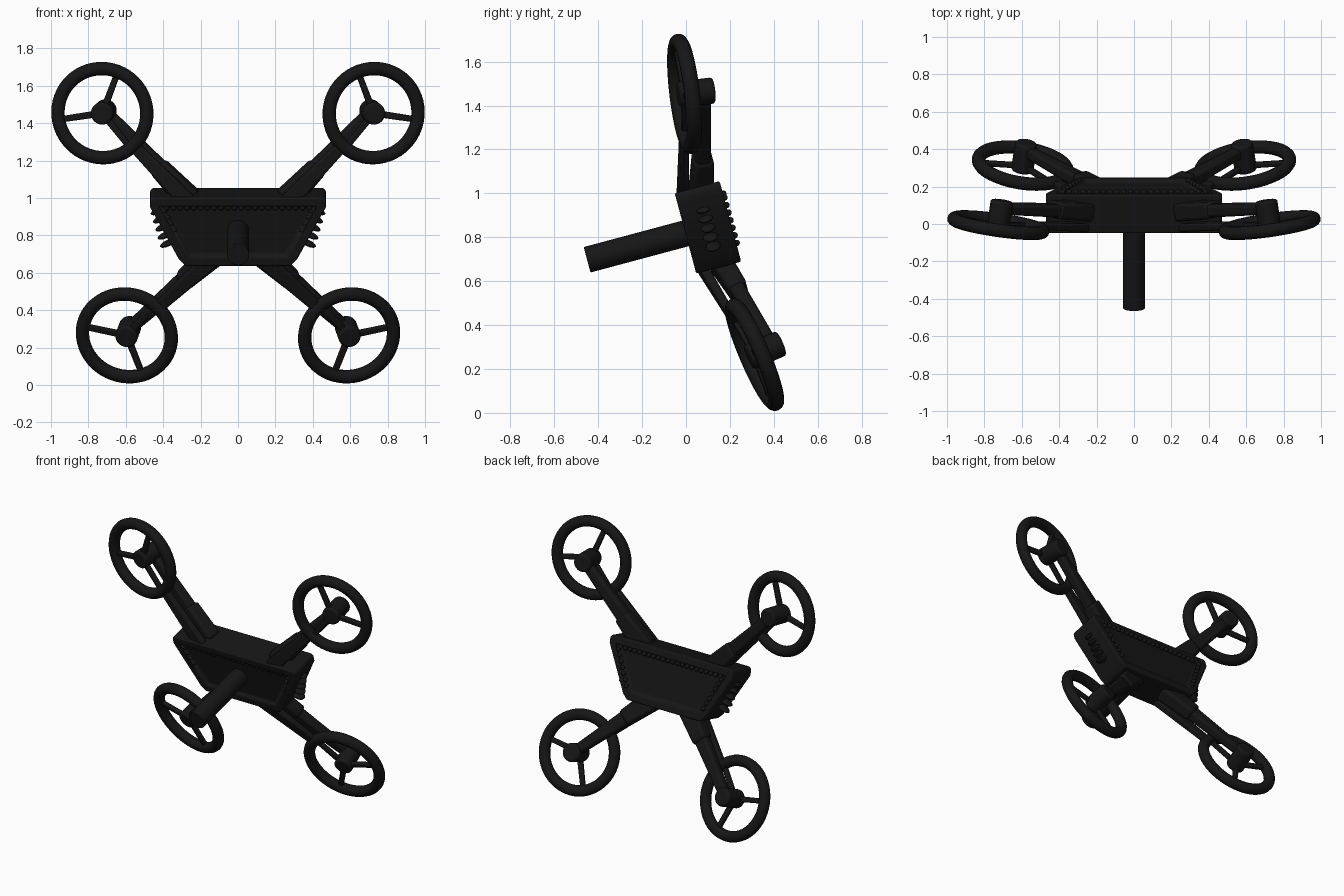
import bpy, bmesh, math
from mathutils import Matrix, Vector

if "Cube" in bpy.data.objects:
    bpy.data.objects.remove(bpy.data.objects["Cube"])

# whole craft is pitched 15 degrees about its body centre
PITCH = Matrix.Translation((0, 0.10, 0.845)) @ Matrix.Rotation(math.radians(15), 4, 'X')
black = bpy.data.materials.new("matte_black")
black.diffuse_color = (0.008, 0.008, 0.008, 1)
black.use_nodes = True
black.node_tree.nodes["Principled BSDF"].inputs["Base Color"].default_value = black.diffuse_color


def finish(name, bm, mat=Matrix(), bevel=0.0, segs=2):
    bm.transform(PITCH @ mat)
    bmesh.ops.recalc_face_normals(bm, faces=bm.faces)
    me = bpy.data.meshes.new(name)
    bm.to_mesh(me)
    bm.free()
    me.materials.append(black)
    ob = bpy.data.objects.new(name, me)
    bpy.context.collection.objects.link(ob)
    if bevel:
        m = ob.modifiers.new("bevel", 'BEVEL')
        m.width, m.segments, m.limit_method = bevel, segs, 'ANGLE'
    bpy.ops.object.select_all(action='DESELECT')
    ob.select_set(True)
    bpy.context.view_layer.objects.active = ob
    bpy.ops.object.shade_smooth_by_angle(angle=math.radians(40))
    return ob


def bar(name, mat, a0, a1, w0, w1, n0, n1, h0, h1, bevel):
    """Tapered bar along local x: widths in z, heights in y, centred at y = n."""
    bm = bmesh.new()
    bmesh.ops.create_cube(bm, size=1)
    for v in bm.verts:
        a, w, n, h = (a0, w0, n0, h0) if v.co.x < 0 else (a1, w1, n1, h1)
        v.co = Vector((a, n + v.co.y * h, v.co.z * w))
    finish(name, bm, mat, bevel)


def tube(name, mat, r, y0, y1, bevel):
    bm = bmesh.new()
    bmesh.ops.create_cone(bm, cap_ends=True, segments=40, radius1=r, radius2=r, depth=y1 - y0)
    bm.transform(Matrix.Translation((0, (y0 + y1) / 2, 0)) @ Matrix.Rotation(math.pi / 2, 4, 'X'))
    finish(name, bm, mat, bevel, 3)


# body: tapered case with recessed front and back panels
half = [(0.28, -0.19), (0.315, -0.155), (0.47, 0.135), (0.47, 0.175), (0.455, 0.19)]
outline = half + [(-x, z) for x, z in reversed(half)]
bm = bmesh.new()
front = bm.faces.new([bm.verts.new((x, -0.106, z)) for x, z in outline])
ext = bmesh.ops.extrude_face_region(bm, geom=[front], use_keep_orig=True)
for v in [g for g in ext["geom"] if isinstance(g, bmesh.types.BMVert)]:
    v.co.y = 0.106
bmesh.ops.recalc_face_normals(bm, faces=bm.faces)
caps = [f for f in bm.faces if abs(f.normal.y) > 0.9]
bmesh.ops.inset_individual(bm, faces=caps, thickness=0.055)
bmesh.ops.inset_individual(bm, faces=caps, thickness=0.012, depth=-0.018)
finish("body", bm, bevel=0.014, segs=3)

# studs around the panels
bm = bmesh.new()
path = [Vector(p) for p in ((-0.285, -0.12), (-0.40, 0.13), (0.40, 0.13), (0.285, -0.12))]
for y in (0.108, -0.09):
    for p, q, n in zip(path, path[1:], (7, 22, 7)):
        for i in range(n):
            c = p.lerp(q, (i + 0.5) / n)
            bmesh.ops.create_icosphere(bm, subdivisions=2, radius=0.015,
                                       matrix=Matrix.Translation((c.x, y, c.y)))
finish("panel_studs", bm)

# cooling fins on both slanted sides
bm = bmesh.new()
for s in (-1, 1):
    for i in range(5):
        t = i / 4
        m = (Matrix.Translation((s * (0.425 - 0.05 * t), 0, 0.09 - 0.18 * t))
             @ Matrix.Rotation(s * math.radians(25), 4, 'Y')
             @ Matrix.Diagonal((0.046, 0.035, 0.016, 1)))
        bmesh.ops.create_uvsphere(bm, u_segments=16, v_segments=10, radius=1, matrix=m)
finish("side_fins", bm)

# forward barrel
tube("barrel", Matrix(), 0.06, -0.57, -0.08, 0.004)

# rotor arms: x = outward, y = back, z = sideways in each arm's frame
tilt = math.radians(11.5)
k = math.sqrt(0.5)
r = Vector((math.cos(tilt) * k, math.sin(tilt), math.cos(tilt) * k))
n = Vector((-math.sin(tilt) * k, math.cos(tilt), -math.sin(tilt) * k))
t = r.cross(n)
frame = Matrix((r, n, t)).transposed().to_4x4()

for row, sz, cx in (("upper", 1, 0.725), ("lower", -1, 0.594)):
    for side, sx in (("left", -1), ("right", 1)):
        tag = f"{row}_{side}_"
        mat = (Matrix.Diagonal((sx, 1, sz, 1))
               @ Matrix.Translation((cx, 0.055, 0.615)) @ frame)

        # guard ring
        bm = bmesh.new()
        N, M = 56, 14
        rings = []
        for i in range(N):
            a = 2 * math.pi * i / N
            loop = []
            for j in range(M):
                b = 2 * math.pi * j / M
                d = 0.24 + 0.036 * math.cos(b)
                loop.append(bm.verts.new((d * math.cos(a), 0.036 * math.sin(b), d * math.sin(a))))
            rings.append(loop)
        for i in range(N):
            p, q = rings[i], rings[(i + 1) % N]
            for j in range(M):
                bm.faces.new((p[j], q[j], q[(j + 1) % M], p[(j + 1) % M]))
        finish(tag + "guard_ring", bm, mat)

        # spokes
        for i, deg in enumerate((55, 175, 295)):
            sp = mat @ Matrix.Rotation(math.radians(deg), 4, 'Y')
            bar(tag + f"spoke_{i + 1}", sp, 0.02, 0.225, 0.036, 0.032, 0, 0, 0.028, 0.028, 0.007)

        # motor, twin arm rails and root sleeve
        tube(tag + "motor", mat, 0.06, -0.03, 0.135, 0.014)
        bar(tag + "rear_rail", mat, -0.66, 0.0, 0.11, 0.065, 0.085, 0.09, 0.075, 0.06, 0.018)
        bar(tag + "front_rail", mat, -0.66, -0.215, 0.09, 0.06, 0.0, 0.0, 0.045, 0.035, 0.01)
        bar(tag + "root_sleeve", mat, -0.66, -0.41, 0.135, 0.105, 0.085, 0.09, 0.10, 0.09, 0.018)
